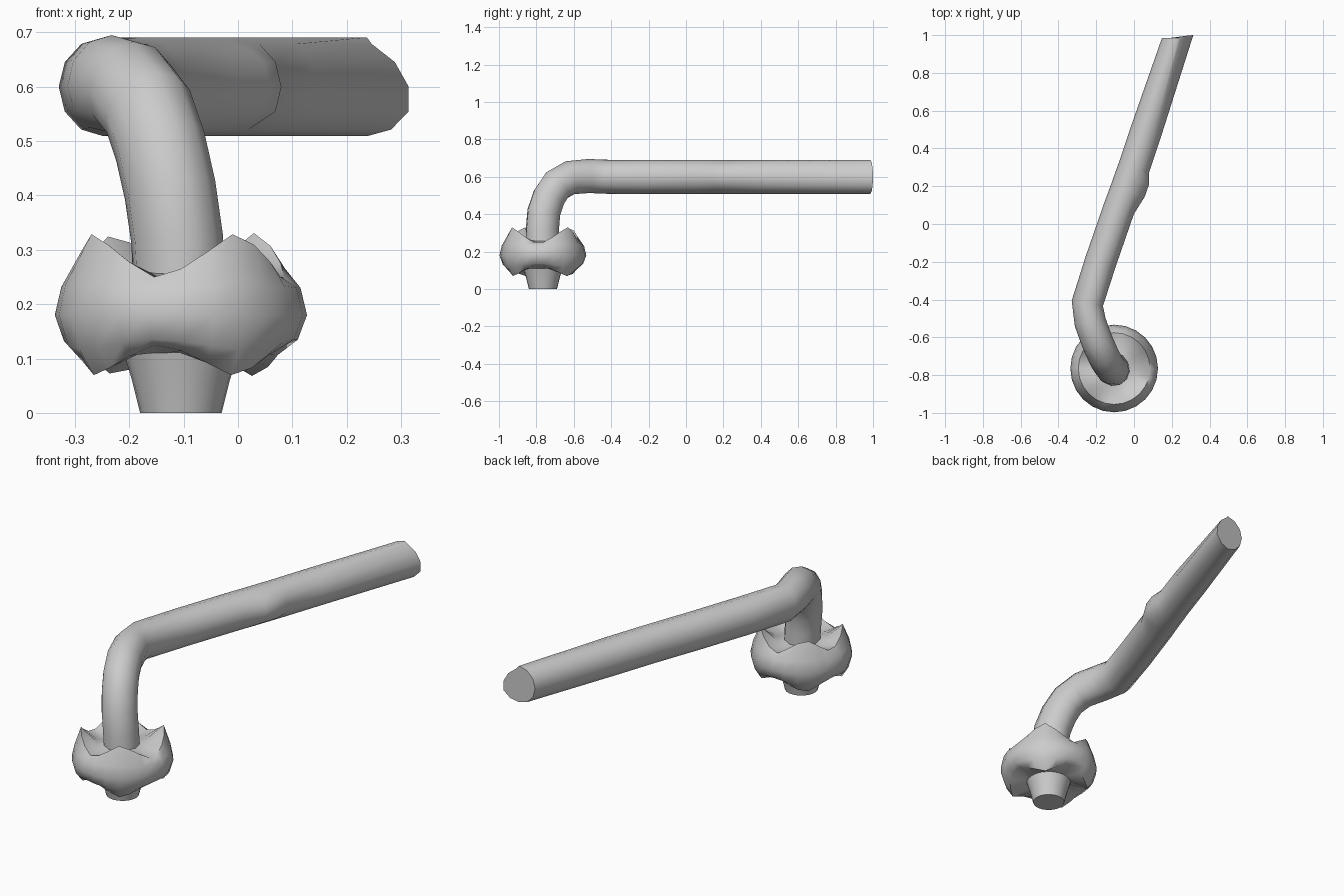
import bpy, bmesh
from math import cos, sin, pi, radians
from mathutils import Vector

if "Cube" in bpy.data.objects:
    bpy.data.objects.remove(bpy.data.objects["Cube"])


def loft(name, rings, angle):
    """Skin a list of equal-length vertex rings and cap both ends."""
    bm = bmesh.new()
    vr = [[bm.verts.new(p) for p in r] for r in rings]
    n = len(vr[0])
    for a, b in zip(vr, vr[1:]):
        for i in range(n):
            j = (i + 1) % n
            bm.faces.new((a[i], a[j], b[j], b[i]))
    bm.faces.new(vr[0][::-1])
    bm.faces.new(vr[-1])
    bmesh.ops.recalc_face_normals(bm, faces=bm.faces)
    mesh = bpy.data.meshes.new(name)
    bm.to_mesh(mesh)
    bm.free()
    ob = bpy.data.objects.new(name, mesh)
    bpy.context.collection.objects.link(ob)
    bpy.ops.object.select_all(action='DESELECT')
    bpy.context.view_layer.objects.active = ob
    ob.select_set(True)
    bpy.ops.object.shade_smooth_by_angle(angle=radians(angle))
    return ob


# Lever: straight bar that bends down into the neck
path = [Vector(p) for p in (
    (0.237, 0.985, 0.60), (0.067, 0.50, 0.60), (0.000, 0.30, 0.60),
    (-0.02, 0.245, 0.60), (-0.043, 0.18, 0.60), (-0.08, 0.08, 0.60),
    (-0.177, -0.20, 0.60), (-0.247, -0.42, 0.60), (-0.232, -0.52, 0.604),
    (-0.196, -0.62, 0.595), (-0.165, -0.69, 0.555), (-0.143, -0.733, 0.49),
    (-0.125, -0.76, 0.41), (-0.112, -0.768, 0.32), (-0.105, -0.765, 0.18))]
SIDES = 12
side = Vector((0.9445, -0.3285, 0))
rings = []
for k, p in enumerate(path):
    t = (path[min(k + 1, len(path) - 1)] - path[max(k - 1, 0)]).normalized()
    side = (side - t * side.dot(t)).normalized()
    up = side.cross(t)
    ring = []
    for i in range(SIDES):
        a = 2 * pi * i / SIDES
        q = p + side * 0.084 * cos(a) + up * 0.091 * sin(a)
        if k == 0:
            # skewed, slightly pointed bar end
            q += t * ((0.985 - q.y) / t.y)
            if cos(a) > 0.1:
                q.x -= 0.3 * max(0, q.z - 0.56)
                q.y += 0.015 * cos(a)
        if k in (3, 4) and cos(a) > 0.8:
            q += side * 0.022       # small bump on the bar
        ring.append(q)
    rings.append(ring)
loft("lever", rings, 50)

# Lobed knob with a short foot
CX, CY, SEG = -0.105, -0.765, 24
LOBES = (-57, 43, 130, 213)


def lobe(deg):
    d = min(abs((deg - l + 180) % 360 - 180) for l in LOBES)
    return max(0.0, 1 - d / 40)


# radius, height, height change on lobes
profile = [(0.075, 0.0, 0), (0.09, 0.06, 0), (0.105, 0.11, 0),
           (0.185, 0.125, -0.06), (0.215, 0.135, -0.02), (0.232, 0.18, 0),
           (0.22, 0.23, 0.01), (0.19, 0.25, 0.085), (0.12, 0.245, 0.015),
           (0.07, 0.26, 0)]
rings = []
for r, z, dz in profile:
    ring = []
    for i in range(SEG):
        deg = 360 * i / SEG
        a = radians(deg)
        ring.append(Vector((CX + r * cos(a), CY + r * sin(a), z + dz * lobe(deg))))
    rings.append(ring)
loft("knob", rings, 50)
